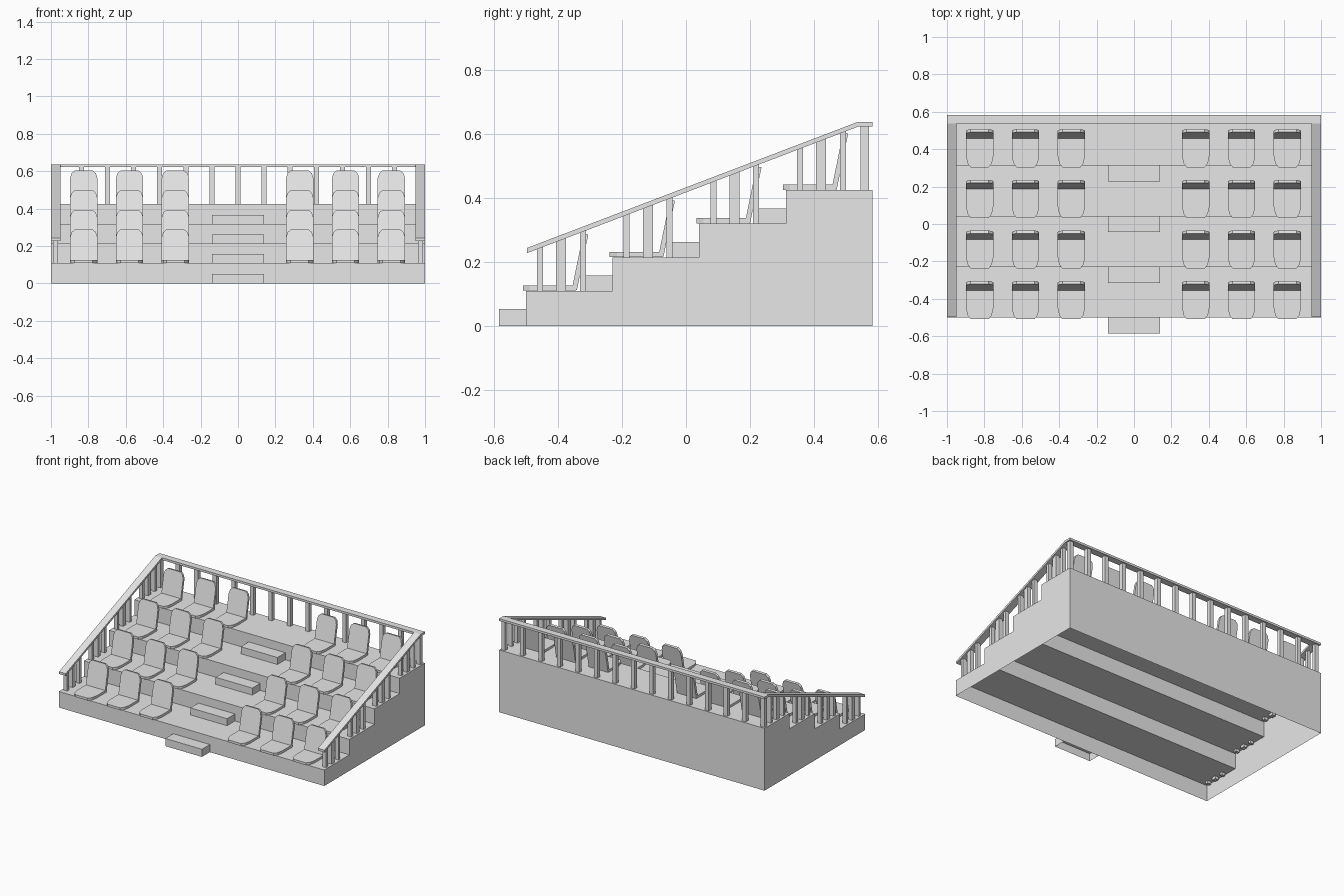
import bpy
import bmesh
import math
from mathutils import Matrix, Vector

cube = bpy.data.objects.get("Cube")
if cube:
    bpy.data.objects.remove(cube)

grey = bpy.data.materials.new("plain grey")
grey.use_nodes = True
grey.diffuse_color = (0.8, 0.8, 0.8, 1)
grey.node_tree.nodes["Principled BSDF"].inputs["Base Color"].default_value = (0.8, 0.8, 0.8, 1)

ROWS = 4
RUN, RISE = 0.2707, 0.105       # depth and height of one tier
FRONT, BACK = -0.5, 0.583
FIRST = 0.109                   # height of the lowest tier
SLOPE = 0.3815                  # side rail gradient


def add_prism(bm, points, matrix):
    """Extrude a closed 2D outline by one unit along local z, then place it."""
    low = [bm.verts.new(matrix @ Vector((a, b, 0))) for a, b in points]
    high = [bm.verts.new(matrix @ Vector((a, b, 1))) for a, b in points]
    bm.faces.new(low[::-1])
    bm.faces.new(high)
    n = len(points)
    for i in range(n):
        j = (i + 1) % n
        bm.faces.new((low[i], low[j], high[j], high[i]))


def side_matrix(x0, x1):
    """Map an outline drawn in (y, z) to a prism running from x0 to x1."""
    return Matrix(((0, 0, x1 - x0, x0), (1, 0, 0, 0), (0, 1, 0, 0), (0, 0, 0, 1)))


def finish(name, bm, open_bottom=False):
    bmesh.ops.recalc_face_normals(bm, faces=bm.faces)
    if open_bottom:
        base = min(v.co.z for v in bm.verts)
        under = [f for f in bm.faces if all(v.co.z < base + 1e-4 for v in f.verts)]
        bmesh.ops.delete(bm, geom=under, context='FACES')
    mesh = bpy.data.meshes.new(name)
    bm.to_mesh(mesh)
    bm.free()
    mesh.materials.append(grey)
    return place(name, mesh)


def place(name, mesh, location=(0, 0, 0)):
    obj = bpy.data.objects.new(name, mesh)
    obj.location = location
    bpy.context.collection.objects.link(obj)
    return obj


def profile_part(name, points, x0, x1, open_bottom=False):
    bm = bmesh.new()
    add_prism(bm, points, side_matrix(x0, x1))
    return finish(name, bm, open_bottom)


def box(y0, y1, z0, z1):
    return [(y0, z0), (y1, z0), (y1, z1), (y0, z1)]


def tier(i):
    return FRONT + RUN * i, FIRST + RISE * i


# Tiered stand, a hollow shell open underneath
outline = [(FRONT, 0)]
for i in range(ROWS):
    y, z = tier(i)
    y_end = BACK if i == ROWS - 1 else y + RUN
    outline += [(y, z), (y_end, z)]
outline.append((BACK, 0))
profile_part("tiered_stand", outline, -1, 1, True)

# Aisle steps, one in front of each riser
for i in range(ROWS):
    y, z = tier(i)
    profile_part("aisle_step", box(y - 0.085, y, z - FIRST + (0.004 if i else 0), z - 0.057),
                 -0.138, 0.138, True)

# Seat: a flat pan and a leaning back, both with clipped corners
pan = [(-0.073, 0.166), (-0.073, 0.06), (-0.065, 0.022), (-0.048, 0)]
pan += [(-x, y) for x, y in reversed(pan)]
rest = [(-0.073, 0), (-0.073, 0.137), (-0.065, 0.163), (-0.048, 0.178)]
rest += [(-x, y) for x, y in reversed(rest)]
bm = bmesh.new()
add_prism(bm, pan, Matrix.Diagonal((1, 1, 0.016, 1)))
lean = Matrix.Rotation(math.radians(90 - 11.5), 4, 'X')
add_prism(bm, rest, Matrix.Translation((0, 0.168, 0.001)) @ lean @ Matrix.Diagonal((1, 1, 0.016, 1)))
seat = finish("seat", bm)
seat_mesh = seat.data
bpy.data.objects.remove(seat)
for i in range(ROWS):
    y, z = tier(i)
    for x in (-0.825, -0.58, -0.335, 0.33, 0.575, 0.82):
        place("seat", seat_mesh, (x, y - 0.009, z + 0.001))


# Side rails and their posts
def rail_under(y):
    return 0.226 + (y - FRONT) * SLOPE


top_y = 0.537
for name, s in (("left", 1), ("right", -1)):
    rail = [(FRONT + 0.003, 0.227), (top_y, 0.622), (top_y, 0.637), (FRONT + 0.003, 0.243)]
    profile_part(name + "_rail", rail, s * 0.95, s * 1.0)
    for i in range(ROWS):
        y, z = tier(i)
        for offset, half in ((0.044, 0.0095), (0.11, 0.0155), (0.178, 0.0095)):
            a, b = y + offset - half, y + offset + half
            post = [(a, z - 0.018), (b, z - 0.018),
                    (b, rail_under(b) + 0.003), (a, rail_under(a) + 0.003)]
            profile_part(name + "_rail_post", post, s * 0.962, s * 0.989)

# Back rail and its posts
profile_part("back_rail", box(top_y, BACK, 0.622, 0.637), -1, 1)
top_z = tier(ROWS - 1)[1]
for k in range(-7, 8):
    x = k * 0.1396
    profile_part("back_rail_post", box(0.545, 0.572, top_z - 0.018, 0.623), x - 0.0135, x + 0.0135)
